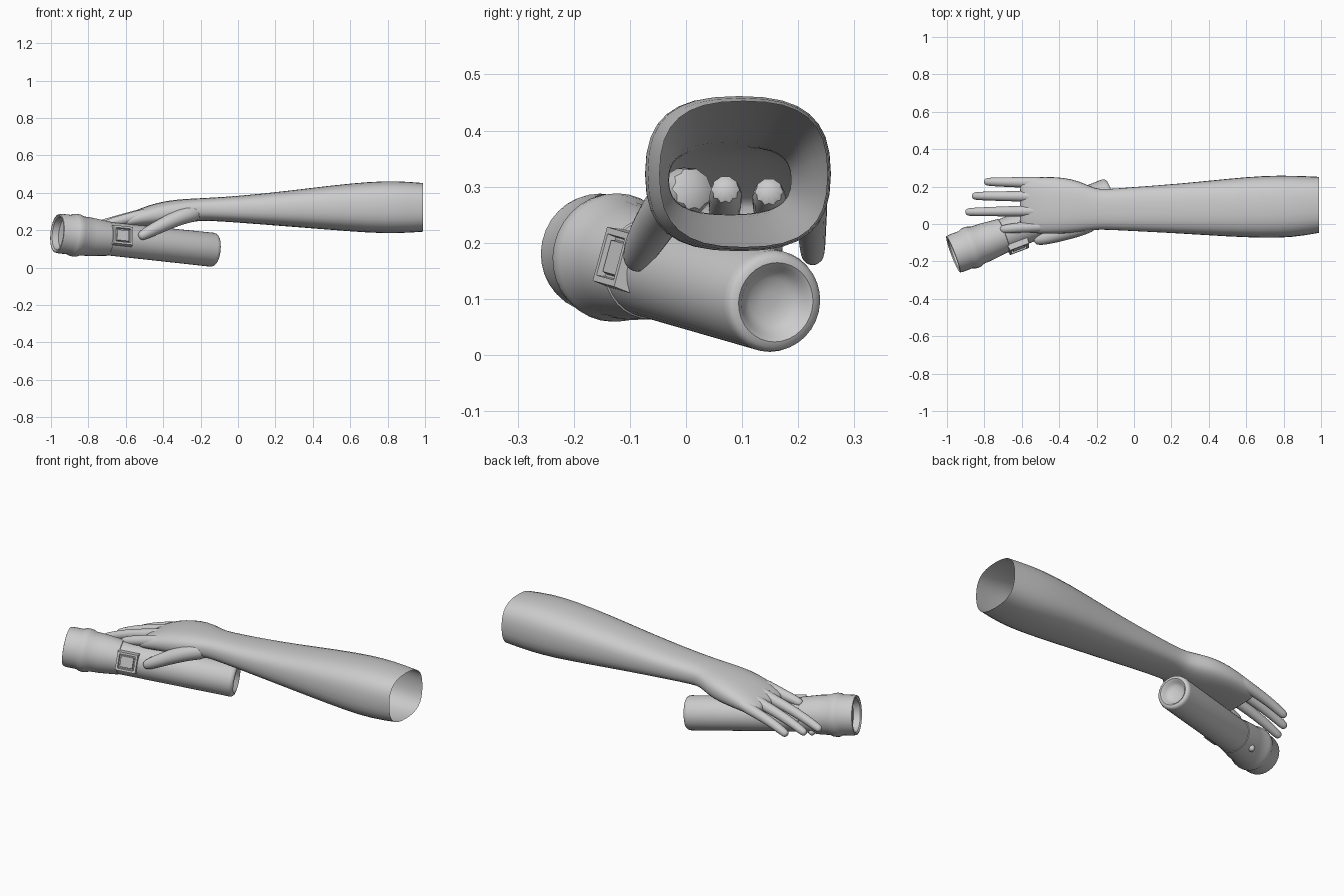
import bpy, bmesh
from math import cos, sin, pi, radians
from mathutils import Vector, Matrix

cube = bpy.data.objects.get("Cube")
if cube:
    bpy.data.objects.remove(cube)

grey = bpy.data.materials.new("plain_grey")
grey.use_nodes = True
COLOR = (0.6, 0.6, 0.6, 1)
grey.diffuse_color = COLOR
grey.node_tree.nodes["Principled BSDF"].inputs["Base Color"].default_value = COLOR


def finish(name, bm, sharp=40, subdivide=0):
    bmesh.ops.recalc_face_normals(bm, faces=bm.faces)
    mesh = bpy.data.meshes.new(name)
    bm.to_mesh(mesh)
    bm.free()
    mesh.materials.append(grey)
    obj = bpy.data.objects.new(name, mesh)
    bpy.context.collection.objects.link(obj)
    if subdivide:
        obj.modifiers.new("smooth", "SUBSURF").levels = subdivide
        obj.modifiers["smooth"].render_levels = subdivide
    bpy.ops.object.select_all(action="DESELECT")
    obj.select_set(True)
    bpy.context.view_layer.objects.active = obj
    bpy.ops.object.shade_smooth_by_angle(angle=radians(sharp))
    return obj


def loft(rings, cap_start=True, cap_end=True):
    bm = bmesh.new()
    loops = [[bm.verts.new(p) for p in ring] for ring in rings]
    n = len(loops[0])
    for a, b in zip(loops, loops[1:]):
        for i in range(n):
            j = (i + 1) % n
            bm.faces.new((a[i], a[j], b[j], b[i]))
    if cap_start:
        bm.faces.new(loops[0])
    if cap_end:
        bm.faces.new(loops[-1])
    return bm


def rounded(t, power):
    c, s = cos(t), sin(t)
    return (abs(c) ** (2 / power) * (1 if c > 0 else -1),
            abs(s) ** (2 / power) * (1 if s > 0 else -1))


# Forearm and palm: x, y range, z range; open at the elbow
sections = [
    (0.99, -0.05, 0.255, 0.19, 0.455), (0.85, -0.075, 0.262, 0.18, 0.467),
    (0.70, -0.078, 0.262, 0.184, 0.462), (0.50, -0.07, 0.245, 0.2, 0.442),
    (0.25, -0.053, 0.218, 0.22, 0.41), (0.0, -0.04, 0.2, 0.24, 0.384),
    (-0.15, -0.032, 0.187, 0.25, 0.375), (-0.21, -0.032, 0.19, 0.25, 0.372),
    (-0.29, -0.045, 0.232, 0.235, 0.368), (-0.38, -0.055, 0.252, 0.222, 0.36),
    (-0.48, -0.055, 0.255, 0.218, 0.335), (-0.56, -0.05, 0.25, 0.212, 0.302),
    (-0.60, -0.045, 0.245, 0.21, 0.28), (-0.61, -0.03, 0.23, 0.225, 0.265)]
rings = []
for x, y0, y1, z0, z1 in sections:
    ring = []
    for k in range(16):
        c, s = rounded(2 * pi * (k + 0.5) / 16, 2.7)
        ring.append((x, (y0 + y1) / 2 + c * (y1 - y0) / 2,
                     (z0 + z1) / 2 + s * (z1 - z0) / 2))
    rings.append(ring)
finish("forearm_and_palm", loft(rings, cap_start=False), 60, 1)


# Fingers: tapered tubes with rounded tips
def digit(name, path, r0, r1):
    pts = [Vector(p) for p in path]
    tip = (pts[-1] - pts[-2]).normalized()
    radii = [r0 + (r1 - r0) * i / (len(pts) - 1) for i in range(len(pts))]
    base = pts[-1]
    pts[-1] = base - tip * r1
    pts += [base - tip * r1 * 0.35, base]
    radii += [r1 * 0.85, r1 * 0.4]
    rings = []
    for i, p in enumerate(pts):
        d = (pts[min(i + 1, len(pts) - 1)] - pts[max(i - 1, 0)]).normalized()
        side = d.cross(Vector((0, 0, 1))).normalized()
        up = side.cross(d)
        rings.append([p + (side * cos(2 * pi * k / 10) + up * sin(2 * pi * k / 10)) * radii[i]
                      for k in range(10)])
    finish(name, loft(rings), 60, 1)


fingers = {"little_finger": (0.222, 0.226, -0.80, 0.172, 0.255),
           "ring_finger": (0.148, 0.15, -0.865, 0.168, 0.268),
           "middle_finger": (0.07, 0.064, -0.9, 0.165, 0.272)}
for name, (y0, y1, tip_x, tip_z, z0) in fingers.items():
    path = [(-0.46, y0, z0 + 0.03), (-0.56, y0, z0)]
    for f, drop in ((0.35, 0.25), (0.7, 0.6), (1, 1)):
        path.append((-0.56 + (tip_x + 0.56) * f, y0 + (y1 - y0) * f,
                     z0 + (tip_z - z0) * drop))
    digit(name, path, 0.034, 0.023)
digit("index_finger", [(-0.46, -0.01, 0.295), (-0.55, -0.015, 0.272), (-0.62, -0.02, 0.255),
                       (-0.67, -0.025, 0.243), (-0.715, -0.03, 0.228)], 0.034, 0.024)
digit("thumb", [(-0.20, 0.02, 0.30), (-0.28, -0.018, 0.283), (-0.36, -0.045, 0.25),
                (-0.43, -0.066, 0.215), (-0.48, -0.08, 0.19), (-0.53, -0.09, 0.162)],
      0.052, 0.029)

# Torch frame: local z runs from tail to lens, local x faces the front
tail, lens = Vector((-0.12, 0.16, 0.094)), Vector((-0.96, -0.16, 0.183))
w = (lens - tail).normalized()
u = -w.cross(Vector((0, 0, 1))).normalized()
if u.y > 0:
    u = -u
v = w.cross(u)
frame = Matrix((u, v, w)).transposed().to_4x4()
frame.translation = tail


def lathe(name, profile, sides=32):
    rings = [[frame @ Vector((r * cos(2 * pi * k / sides), r * sin(2 * pi * k / sides), d))
              for k in range(sides)] for r, d in profile]
    finish(name, loft(rings), 35)


# Torch body with a dished tail
lathe("torch_body", [(0.015, 0.034), (0.04, 0.03), (0.056, 0.018), (0.063, 0.006), (0.071, 0),
                     (0.081, 0.002), (0.088, 0.009), (0.091, 0.022), (0.089, 0.64)])
# Torch head: flared collar, ridge, rim and recessed lens
lathe("torch_head", [(0.085, 0.615), (0.092, 0.62), (0.103, 0.72), (0.105, 0.77),
                     (0.113, 0.79), (0.115, 0.81), (0.113, 0.825), (0.106, 0.84),
                     (0.106, 0.895), (0.103, 0.91), (0.096, 0.912), (0.088, 0.905),
                     (0.084, 0.87), (0.01, 0.86)])


# Placement on the torch surface with local z pointing outward
def on_surface(angle, radius, along):
    return (frame @ Matrix.Translation((0, 0, along)) @ Matrix.Rotation(angle, 4, "Z")
            @ Matrix.Translation((radius, 0, 0)) @ Matrix.Rotation(pi / 2, 4, "Y"))


# Switch: bevelled frame with a sunken key
bm = bmesh.new()
bmesh.ops.create_cube(bm, size=1)
bmesh.ops.scale(bm, vec=(0.12, 0.11, 0.05), verts=bm.verts)
top = max(bm.faces, key=lambda f: f.calc_center_median().z)
bmesh.ops.scale(bm, vec=(0.9, 0.9, 1), verts=top.verts)
for thickness, depth in ((0.016, 0), (0.003, -0.016), (0.006, 0), (0.004, 0.01)):
    bmesh.ops.inset_region(bm, faces=[top], thickness=thickness)
    bmesh.ops.translate(bm, vec=(0, 0, depth), verts=top.verts)
bmesh.ops.transform(bm, matrix=on_surface(radians(14), 0.078, 0.57), verts=bm.verts)
finish("torch_switch", bm, 25)

# Small stud under the collar
bm = bmesh.new()
bmesh.ops.create_uvsphere(bm, u_segments=12, v_segments=8, radius=0.018)
bmesh.ops.transform(bm, matrix=on_surface(radians(225), 0.097, 0.68), verts=bm.verts)
finish("collar_stud", bm)
